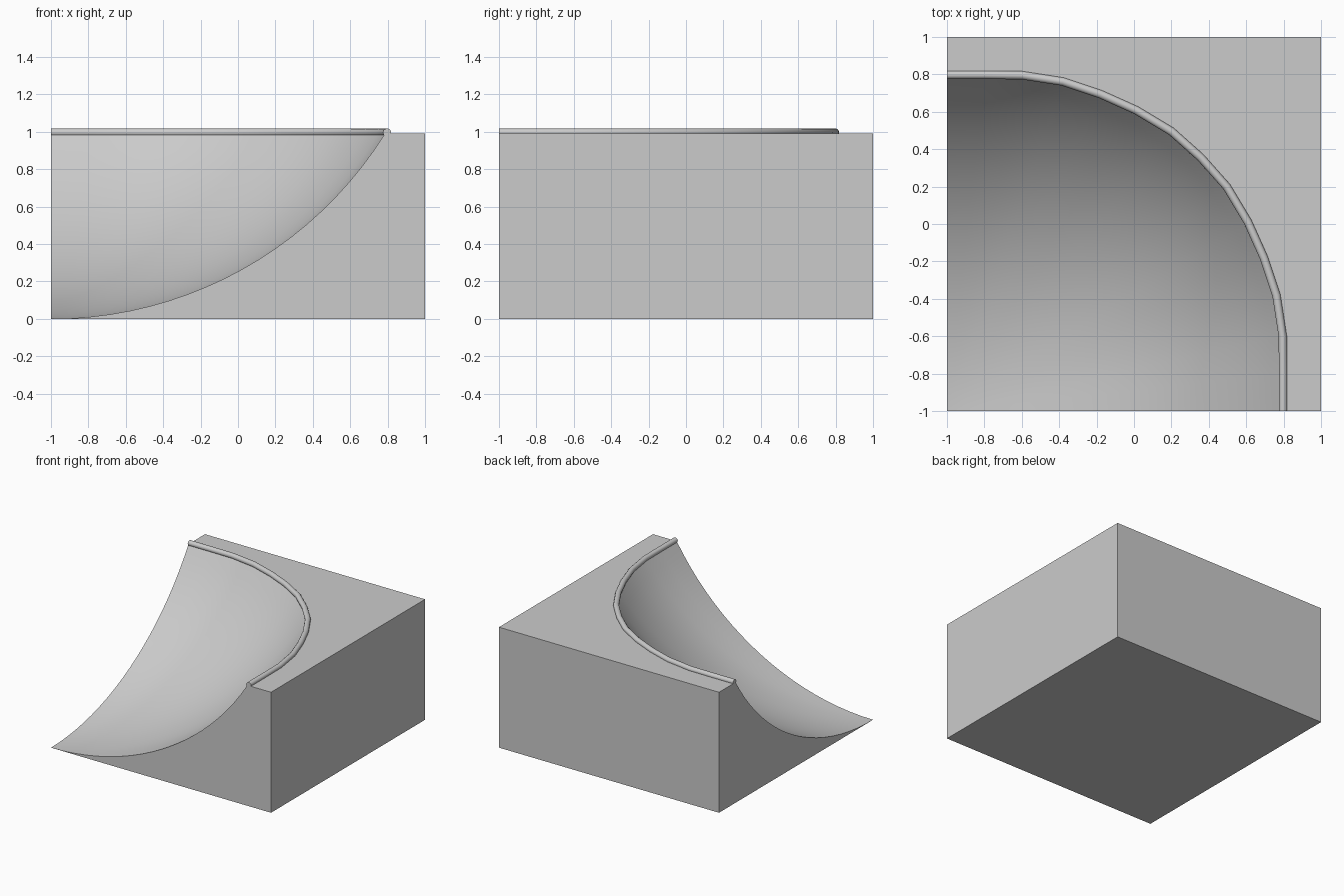
import bpy, bmesh, math

if "Cube" in bpy.data.objects:
    bpy.data.objects.remove(bpy.data.objects["Cube"])

TOP = 0.99          # deck height
STEPS = 20          # rows up the curved transition

# Plan line of the rim: half of it, then mirrored across the diagonal
half = [(-1, .797), (-.8, .797), (-.6, .795), (-.38, .761), (-.18, .694),
        (.01, .609), (.2, .495), (.356, .356)]
rim = half + [(y, x) for x, y in reversed(half[:-1])]

# Circular transition profile from the low corner (0) to the rim (1)
REACH = 1.785
R = (REACH ** 2 + TOP ** 2) / (2 * TOP)
A = math.asin(REACH / R)


def profile(i):
    a = A * i / STEPS
    return R * math.sin(a) / REACH, R * (1 - math.cos(a))


# Solid corner ramp: bowl surface, deck, walls and base
bm = bmesh.new()
low = bm.verts.new((-1, -1, 0))
k = REACH / 1.797
rows = []
for i in range(1, STEPS + 1):
    s, z = profile(i)
    rows.append([bm.verts.new((-1 + (x + 1) * s * k, -1 + (y + 1) * s * k, z)) for x, y in rim])
for j in range(len(rim) - 1):
    bm.faces.new((low, rows[0][j + 1], rows[0][j]))
    for a, b in zip(rows, rows[1:]):
        bm.faces.new((a[j], a[j + 1], b[j + 1], b[j]))
corners = [(-1, 1), (1, 1), (1, -1)]
top = [bm.verts.new((x, y, TOP)) for x, y in corners]
bot = [bm.verts.new((x, y, 0)) for x, y in corners]
bm.faces.new(rows[-1] + top[::-1])
bm.faces.new([low] + bot)
for i in (0, 1):
    bm.faces.new((top[i], top[i + 1], bot[i + 1], bot[i]))
bm.faces.new([low] + [r[0] for r in rows] + [top[0], bot[0]])
bm.faces.new([low] + [r[-1] for r in rows] + [top[2], bot[2]])
bmesh.ops.recalc_face_normals(bm, faces=bm.faces)
mesh = bpy.data.meshes.new("corner_ramp")
bm.to_mesh(mesh)
bm.free()
ramp = bpy.data.objects.new("corner_ramp", mesh)
bpy.context.collection.objects.link(ramp)
bpy.context.view_layer.objects.active = ramp
ramp.select_set(True)
bpy.ops.object.shade_smooth_by_angle(angle=math.radians(30))

# Round coping pipe along the rim
curve = bpy.data.curves.new("coping_pipe", 'CURVE')
curve.dimensions = '3D'
curve.bevel_depth = 0.022
curve.bevel_resolution = 4
curve.use_fill_caps = True
spline = curve.splines.new('POLY')
spline.points.add(len(rim) - 1)
for p, (x, y) in zip(spline.points, rim):
    p.co = (x, y, 0.996, 1)
pipe = bpy.data.objects.new("coping_pipe", curve)
bpy.context.collection.objects.link(pipe)
